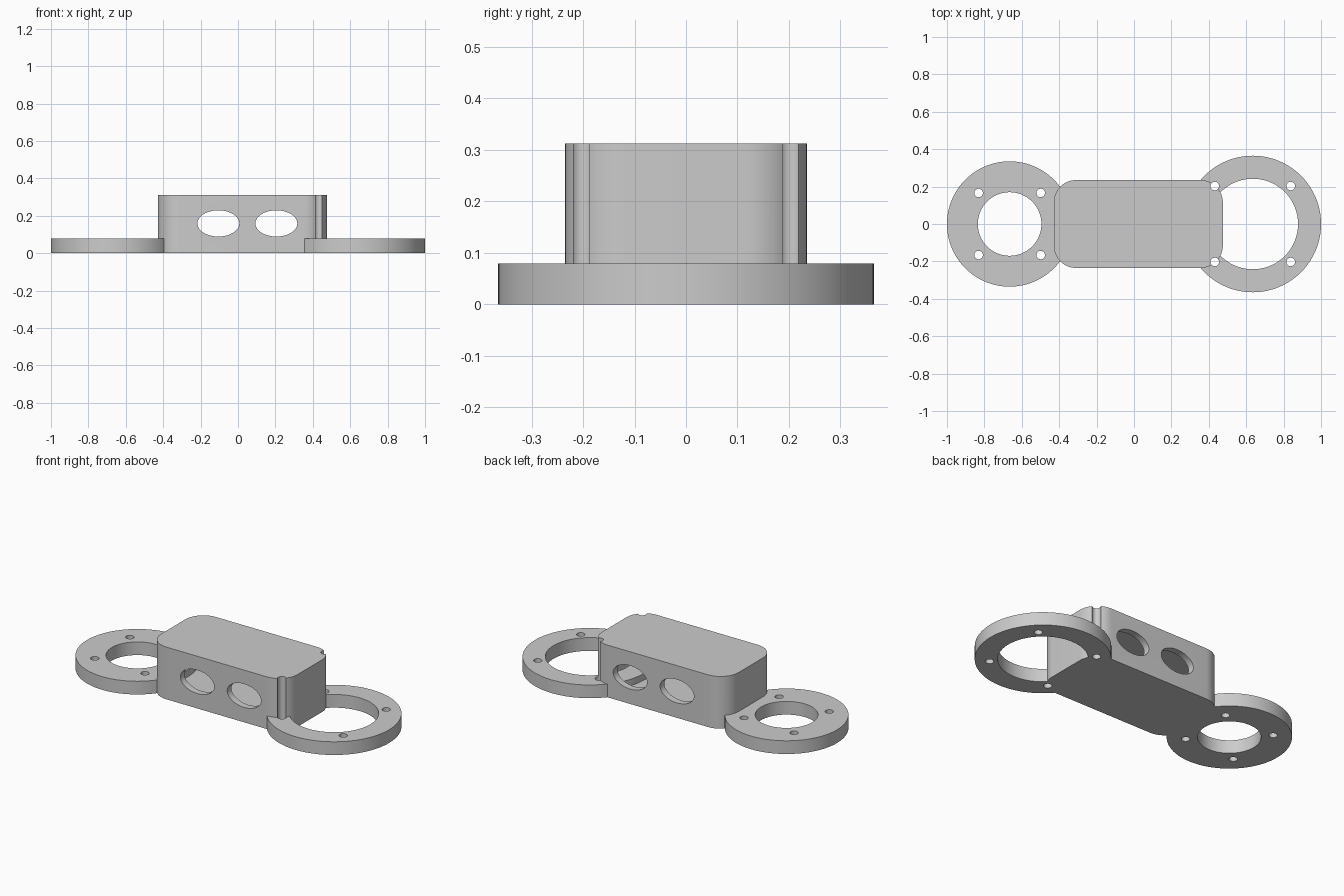
import bpy
import bmesh
from math import cos, sin, pi, radians

cube = bpy.data.objects.get("Cube")
if cube:
    bpy.data.objects.remove(cube, do_unlink=True)

grey = bpy.data.materials.new("plain grey")
grey.use_nodes = True
COLOUR = (0.6, 0.6, 0.6, 1)
grey.diffuse_color = COLOUR
grey.node_tree.nodes["Principled BSDF"].inputs["Base Color"].default_value = COLOUR


def prism(name, outline, low, high, along_y=False):
    """Extrude a closed 2D outline along z, or along y."""
    bm = bmesh.new()
    place = (lambda u, v: (u, low, v)) if along_y else (lambda u, v: (u, v, low))
    face = bm.faces.new([bm.verts.new(place(u, v)) for u, v in outline])
    extruded = bmesh.ops.extrude_face_region(bm, geom=[face])["geom"]
    move = (0, high - low, 0) if along_y else (0, 0, high - low)
    bmesh.ops.translate(bm, vec=move, verts=[g for g in extruded if isinstance(g, bmesh.types.BMVert)])
    bmesh.ops.recalc_face_normals(bm, faces=bm.faces)
    mesh = bpy.data.meshes.new(name)
    bm.to_mesh(mesh)
    bm.free()
    mesh.materials.append(grey)
    ob = bpy.data.objects.new(name, mesh)
    bpy.context.collection.objects.link(ob)
    return ob


def ellipse(cx, cy, rx, ry, n=64):
    return [(cx + rx * cos(2 * pi * i / n), cy + ry * sin(2 * pi * i / n)) for i in range(n)]


def rounded(cx, hx, hy, r, n=16):
    points = []
    for q, (sx, sy) in enumerate([(1, 1), (-1, 1), (-1, -1), (1, -1)]):
        for i in range(n + 1):
            a = (q + i / n) * pi / 2
            points.append((cx + sx * (hx - r) + r * cos(a), sy * (hy - r) + r * sin(a)))
    return points


def combine(ob, other, operation):
    """Apply a boolean and drop the helper."""
    mod = ob.modifiers.new("combine", 'BOOLEAN')
    mod.operation, mod.solver, mod.object = operation, 'EXACT', other
    bpy.context.view_layer.objects.active = ob
    bpy.ops.object.modifier_apply(modifier=mod.name)
    bpy.data.objects.remove(other, do_unlink=True)


# Hollow box with rounded corners
WALL = 0.04
body = prism("bracket_body", rounded(0.023, 0.452, 0.235, 0.12), 0, 0.312)
combine(body, prism("cavity", rounded(0.023, 0.452 - WALL, 0.235 - WALL, 0.12 - WALL),
                    WALL, 0.312 - WALL), 'DIFFERENCE')

# Oval openings through the front and back walls
for x in (-0.105, 0.205):
    combine(body, prism("oval_cutter", ellipse(x, 0.159, 0.112, 0.07), -0.4, 0.4, True), 'DIFFERENCE')

# Mounting rings: centre x, outer radius, bore radius, screw offset
for x, outer, bore, offset in ((-0.665, 0.335, 0.17, 0.166), (0.635, 0.365, 0.242, 0.203)):
    ring = prism("ring", ellipse(x, 0, outer, outer, 128), 0, 0.079)
    combine(ring, prism("bore", ellipse(x, 0, bore, bore, 96), -0.1, 0.2), 'DIFFERENCE')
    combine(body, ring, 'UNION')
    # Screw holes also groove the box corners
    for sx in (-1, 1):
        for sy in (-1, 1):
            hole = ellipse(x + sx * offset, sy * offset, 0.023, 0.023, 32)
            combine(body, prism("screw_cutter", hole, -0.1, 0.5), 'DIFFERENCE')

bpy.ops.object.select_all(action='DESELECT')
body.select_set(True)
bpy.context.view_layer.objects.active = body
bpy.ops.object.shade_smooth_by_angle(angle=radians(30))
